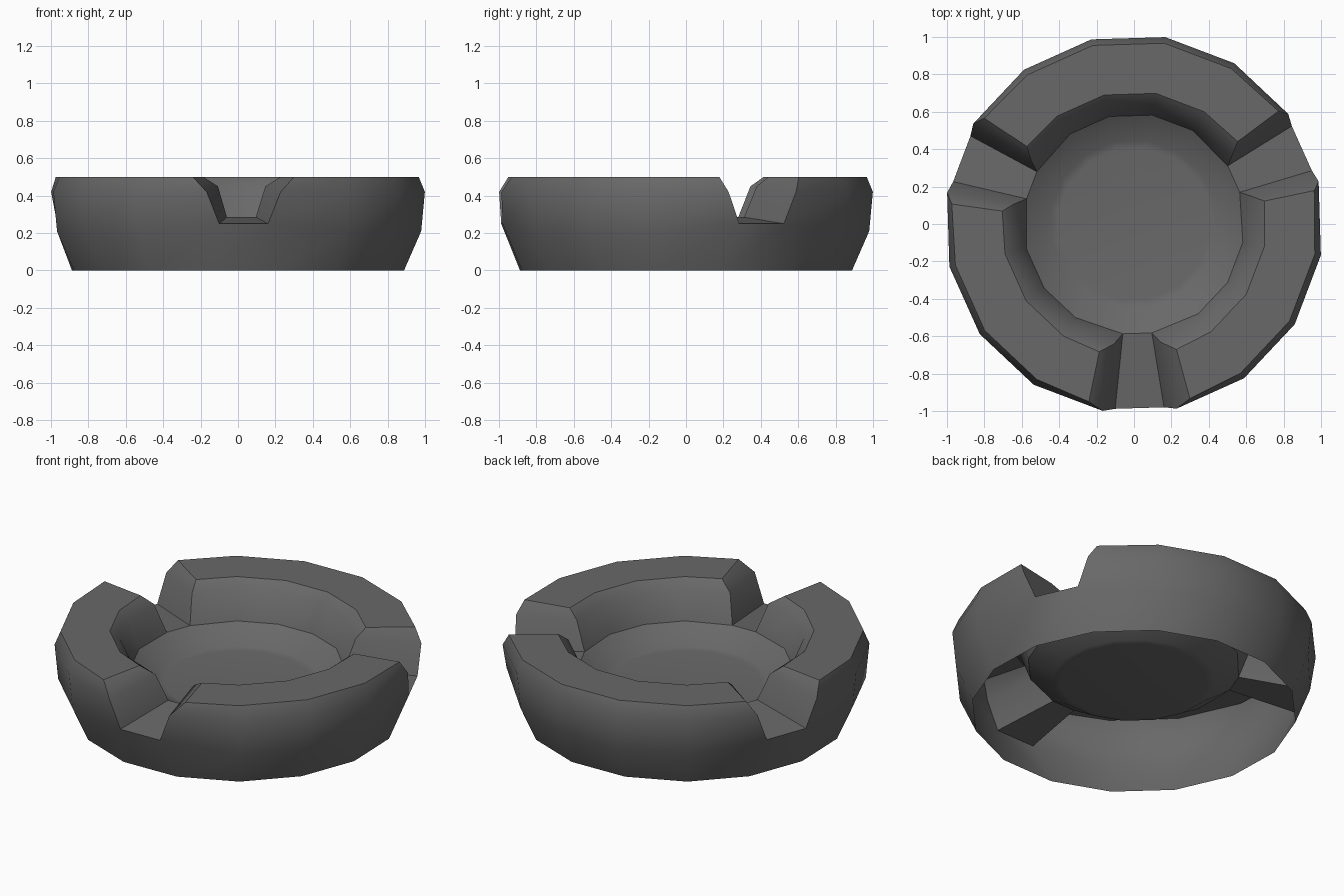
import bpy, bmesh
from math import radians, cos, sin

if "Cube" in bpy.data.objects:
    bpy.data.objects.remove(bpy.data.objects["Cube"])

SIDES, OFFSET = 16, 13.0
NOTCHES = {0: 0.5, 6: 0.65, 11: 0.95}   # cut wall segments and their rim flare
# rings: radius, height, notch edge shift (degrees toward the notch), notch height
RINGS = [
    (0.90, 0.00, 0.0, 0.00),  # open bottom edge
    (0.993, 0.21, 3.7, 0.25),  # outer wall / notch floor
    (1.013, 0.42, 0.0, 0.42),
    (0.98, 0.50, -5.0, 0.50),  # rim
    (0.708, 0.50, -6.0, 0.50),
    (0.65, 0.45, 0.0, 0.45),
    (0.59, 0.285, 3.7, 0.285),  # bowl edge / notch floor
    (0.45, 0.195, 0.0, 0.195),
    (0.41, 0.19, 0.0, 0.19),
]

bm = bmesh.new()
grid = []
for r, z, shift, nz in RINGS:
    row = []
    for k in range(SIDES):
        a, h = OFFSET + k * 360 / SIDES, z
        prev = (k - 1) % SIDES
        flare = NOTCHES.get(k, NOTCHES.get(prev, 0))
        s = shift * flare if shift < 0 else shift
        if k in NOTCHES:
            a, h = a + s, nz
        elif prev in NOTCHES:
            a, h = a - s, nz
        a = radians(a)
        row.append(bm.verts.new((r * cos(a), r * sin(a), h)))
    grid.append(row)

# walls, rim and bowl, leaving out the notches
for k in range(SIDES):
    n = (k + 1) % SIDES
    for i in range(len(RINGS) - 1):
        if k in NOTCHES and 1 <= i <= 5:
            continue
        bm.faces.new((grid[i][k], grid[i][n], grid[i + 1][n], grid[i + 1][k]))

# notch floors and side walls
for k in NOTCHES:
    n = (k + 1) % SIDES
    bm.faces.new((grid[1][k], grid[1][n], grid[6][n], grid[6][k]))
    for i in (1, 2):
        o, p = 7 - i, 6 - i
        bm.faces.new((grid[i][k], grid[o][k], grid[p][k], grid[i + 1][k]))
        bm.faces.new((grid[i][n], grid[i + 1][n], grid[p][n], grid[o][n]))

# bowl floor
bm.faces.new(grid[-1])
bmesh.ops.recalc_face_normals(bm, faces=bm.faces[:])

mesh = bpy.data.meshes.new("ashtray")
bm.to_mesh(mesh)
bm.free()
ob = bpy.data.objects.new("ashtray", mesh)
bpy.context.collection.objects.link(ob)

# dark grey finish
mat = bpy.data.materials.new("dark_grey")
mat.diffuse_color = (0.14, 0.14, 0.14, 1)
mat.use_nodes = True
mat.node_tree.nodes["Principled BSDF"].inputs["Base Color"].default_value = mat.diffuse_color
mesh.materials.append(mat)

bpy.context.view_layer.objects.active = ob
ob.select_set(True)
bpy.ops.object.shade_smooth_by_angle(angle=radians(35))
